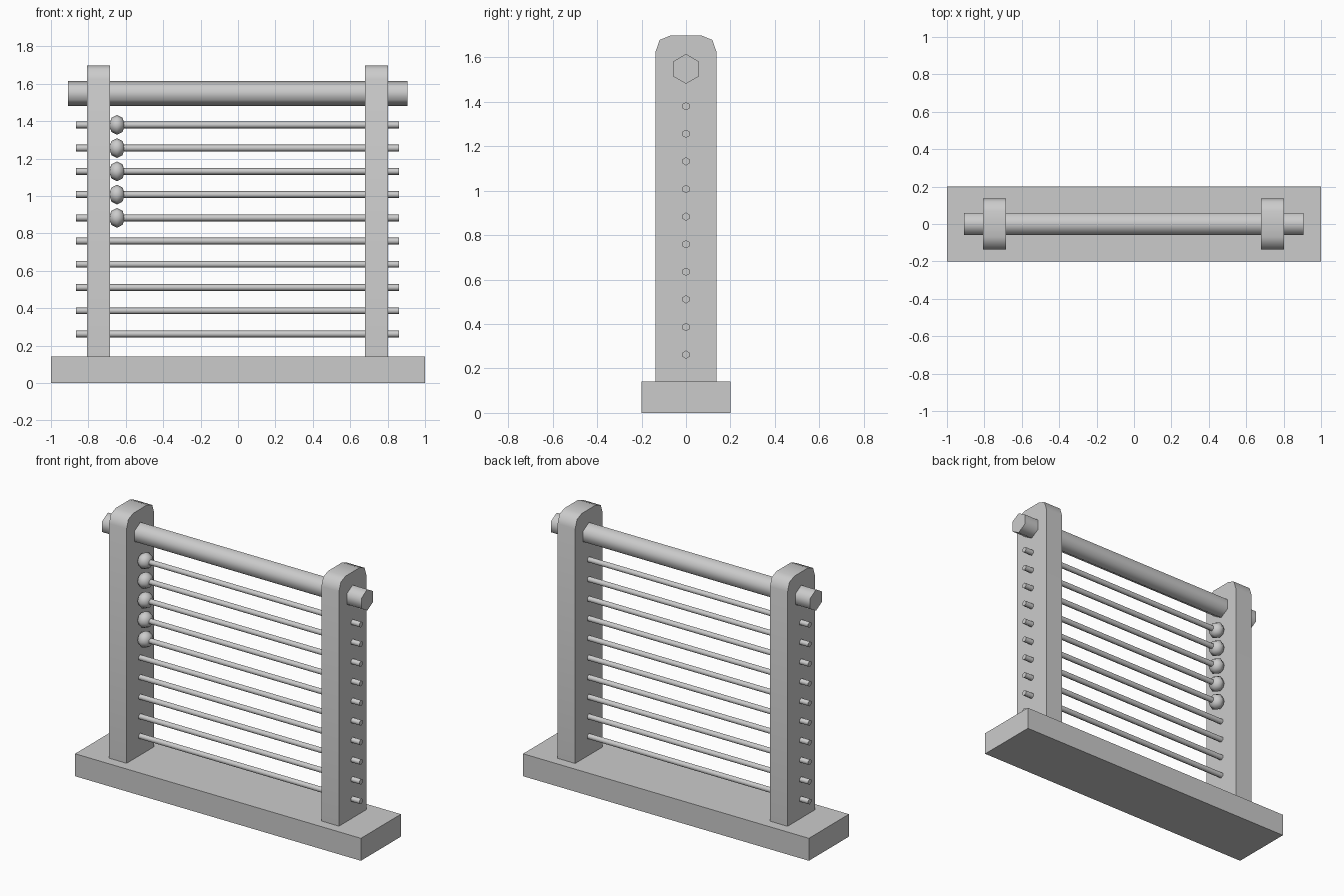
import bpy, bmesh, math
from mathutils import Matrix

if "Cube" in bpy.data.objects:
    bpy.data.objects.remove(bpy.data.objects["Cube"], do_unlink=True)

grey = bpy.data.materials.new("plain grey")
grey.use_nodes = True
grey.diffuse_color = (0.6, 0.6, 0.6, 1)
grey.node_tree.nodes["Principled BSDF"].inputs["Base Color"].default_value = (0.6, 0.6, 0.6, 1)


def finish(name, bm, smooth_angle=None):
    """Turn a bmesh into a named grey object."""
    bmesh.ops.recalc_face_normals(bm, faces=bm.faces)
    mesh = bpy.data.meshes.new(name)
    bm.to_mesh(mesh)
    bm.free()
    mesh.materials.append(grey)
    obj = bpy.data.objects.new(name, mesh)
    bpy.context.collection.objects.link(obj)
    if smooth_angle:
        bpy.ops.object.select_all(action='DESELECT')
        obj.select_set(True)
        bpy.context.view_layer.objects.active = obj
        bpy.ops.object.shade_smooth_by_angle(angle=math.radians(smooth_angle))
    return obj


def extrude_x(name, profile, x0, x1, smooth_angle=None):
    """Extrude a (y, z) outline along x."""
    bm = bmesh.new()
    face = bm.faces.new([bm.verts.new((x0, y, z)) for y, z in profile])
    out = bmesh.ops.extrude_face_region(bm, geom=[face])
    moved = [v for v in out["geom"] if isinstance(v, bmesh.types.BMVert)]
    bmesh.ops.translate(bm, verts=moved, vec=(x1 - x0, 0, 0))
    return finish(name, bm, smooth_angle)


def hexagon(radius, z):
    """Hexagon outline with a corner pointing up."""
    angles = [math.radians(90 + 60 * i) for i in range(6)]
    return [(radius * math.cos(a), z + radius * math.sin(a)) for a in angles]


def bead(name, x, z):
    """Low-sided bead threaded along x."""
    bm = bmesh.new()
    bmesh.ops.create_uvsphere(bm, u_segments=8, v_segments=4, radius=0.053)
    bmesh.ops.rotate(bm, verts=bm.verts, matrix=Matrix.Rotation(math.pi / 2, 3, 'Y'))
    bmesh.ops.scale(bm, verts=bm.verts, vec=(0.8, 1, 1))
    bmesh.ops.translate(bm, verts=bm.verts, vec=(x, 0, z))
    return finish(name, bm, 65)


# Base slab
base_top = 0.142
extrude_x("base", [(-0.2, 0), (0.2, 0), (0.2, base_top), (-0.2, base_top)], -1, 1)

# Two uprights with rounded tops
half = [(0.137, base_top), (0.137, 1.625), (0.119, 1.678), (0.07, 1.698)]
outline = half + [(-y, z) for y, z in reversed(half)]
for name, x in (("right_post", -0.745), ("left_post", 0.741)):
    extrude_x(name, outline, x - 0.0615, x + 0.0615, 55)

# Thick top bar
extrude_x("top_bar", hexagon(0.067, 1.548), -0.91, 0.905, 65)

# Thin rods, with a bead on each of the upper five
for i in range(10):
    z = 1.38 - i * 0.1242
    extrude_x(f"rod_{i + 1}", hexagon(0.0185, z), -0.866, 0.861, 65)
    if i < 5:
        bead(f"bead_{i + 1}", -0.647, z)
